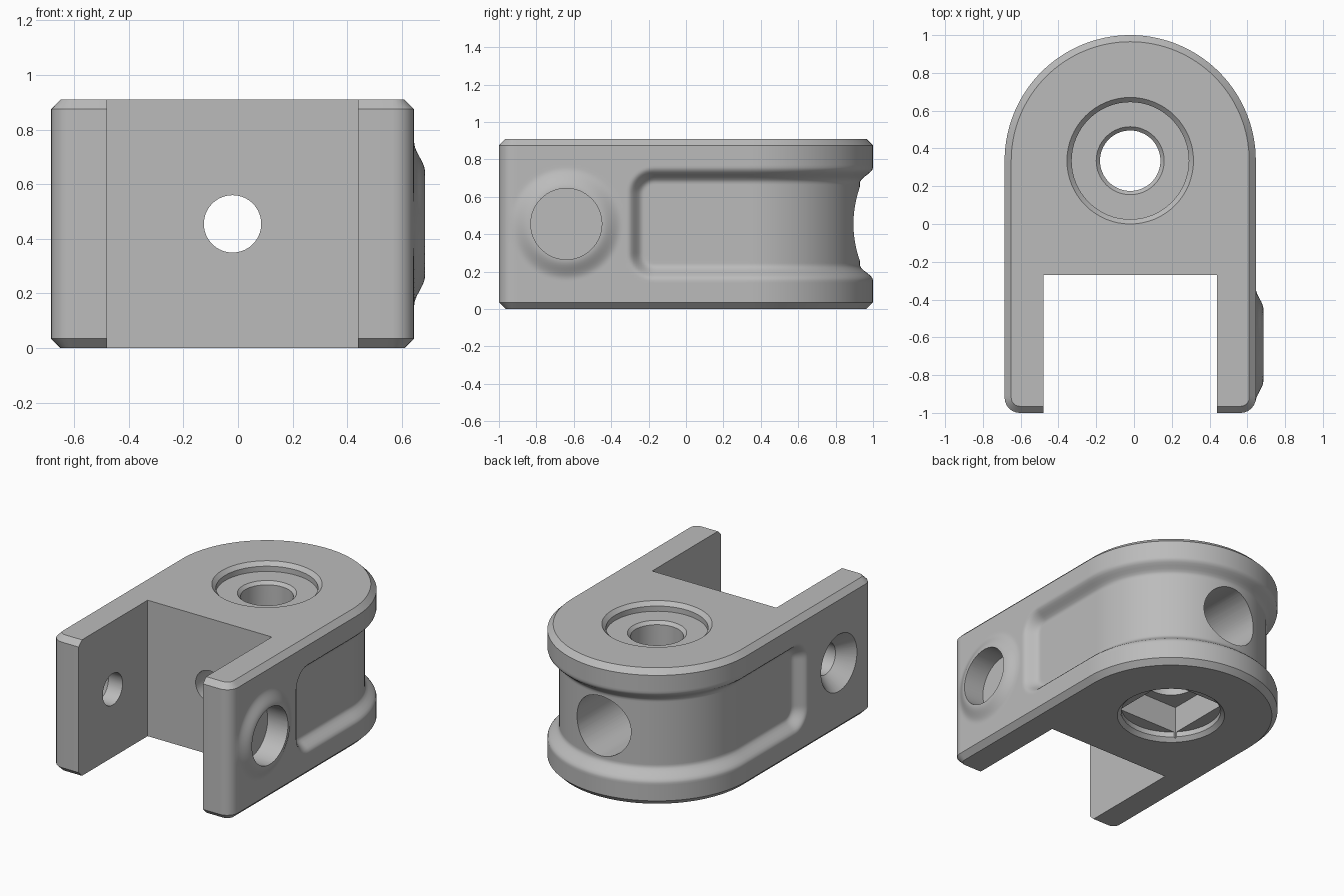
import bpy, bmesh, math
from mathutils import Matrix, Vector

cube = bpy.data.objects.get("Cube")
if cube:
    bpy.data.objects.remove(cube, do_unlink=True)

CX, CY, R = -0.02, 0.335, 0.665      # centre and radius of the round end
H, MID, CH = 0.91, 0.455, 0.035      # height, mid height, edge chamfer
SLOT_W, SLOT_Y, PIN_Y = 0.46, -0.27, -0.64

grey = bpy.data.materials.new("satin_grey")
grey.use_nodes = True
grey.diffuse_color = (0.5, 0.5, 0.5, 1)
grey.node_tree.nodes["Principled BSDF"].inputs["Base Color"].default_value = (0.5, 0.5, 0.5, 1)


def smooth(t):
    t = min(max(t, 0), 1)
    return t * t * (3 - 2 * t)


def relief(x, y, z, nx):
    """Outward offset of the wall: sunken side panel and raised pin boss."""
    r = 0.1
    a, b = SLOT_Y - y + r, abs(z - MID) - 0.26 + r
    d = min(max(a, b), 0) + math.hypot(max(a, 0), max(b, 0)) - r
    out = -0.07 * smooth((0.04 - d) / 0.08)
    if x > 0 and nx > 0.9:
        out += 0.04 * smooth((0.3 - math.hypot(y - PIN_Y, z - MID)) / 0.11)
    return out


def half_outline():
    """Right half of the plan: (x, y, normal x, normal y, is outer wall)."""
    pts = [(SLOT_W, SLOT_Y, 0, 0, False), (SLOT_W, -1, 0, -1, False)]
    rc = 0.08
    for i in range(7):
        a = math.radians(-90 + 15 * i)
        c, s = math.cos(a), math.sin(a)
        pts.append((R - rc + rc * c, rc - 1 + rc * s, c, s, True))
    n = 94
    pts += [(R, rc - 1 + (CY + 1 - rc) * i / n, 1, 0, True) for i in range(1, n)]
    for i in range(33):
        a = math.pi / 2 * i / 32
        c, s = math.cos(a), math.sin(a)
        pts.append((R * c, CY + R * s, c, s, True))
    return pts


# Body: plan outline swept up through fine rows, with relief on the wall
right = half_outline()
outline = right + [(-x, y, -nx, ny, o) for x, y, nx, ny, o in reversed(right[:-1])]
rows = 64
levels = [(0, CH)] + [(CH + (H - 2 * CH) * i / rows, 0) for i in range(rows + 1)] + [(H, CH)]
bm = bmesh.new()
rings = []
for z, inset in levels:
    ring = []
    for x, y, nx, ny, outer in outline:
        off = -inset if inset or not outer else relief(x, y, z, nx)
        ring.append(bm.verts.new((CX + x + nx * off, y + ny * off, z)))
    rings.append(ring)
for lo, hi in zip(rings, rings[1:]):
    for i in range(len(lo)):
        j = (i + 1) % len(lo)
        bm.faces.new((lo[i], lo[j], hi[j], hi[i]))
bm.faces.new(list(reversed(rings[0])))
bm.faces.new(rings[-1])
bmesh.ops.recalc_face_normals(bm, faces=bm.faces)


def make(name, mesh_bm):
    me = bpy.data.meshes.new(name)
    mesh_bm.to_mesh(me)
    mesh_bm.free()
    ob = bpy.data.objects.new(name, me)
    bpy.context.collection.objects.link(ob)
    me.materials.append(grey)
    return ob


body = make("fork_bracket", bm)


def cut(tool):
    """Subtract a tool from the body, then discard it."""
    tool.hide_render = True
    mod = body.modifiers.new("cut", 'BOOLEAN')
    mod.operation, mod.solver, mod.object = 'DIFFERENCE', 'EXACT', tool
    bpy.context.view_layer.objects.active = body
    bpy.ops.object.modifier_apply(modifier=mod.name)
    bpy.data.objects.remove(tool, do_unlink=True)


def turned(name, origin, axis, profile, n=64):
    """Solid of revolution from (radius, distance) pairs along an axis."""
    b = bmesh.new()
    loops = [[b.verts.new((r * math.cos(math.tau * i / n), r * math.sin(math.tau * i / n), h))
              for i in range(n)] for r, h in profile]
    for lo, hi in zip(loops, loops[1:]):
        for i in range(n):
            j = (i + 1) % n
            b.faces.new((lo[i], lo[j], hi[j], hi[i]))
    b.faces.new(list(reversed(loops[0])))
    b.faces.new(loops[-1])
    turn = Vector((0, 0, 1)).rotation_difference(Vector(axis)).to_matrix().to_4x4()
    b.transform(Matrix.Translation(origin) @ turn)
    bmesh.ops.recalc_face_normals(b, faces=b.faces)
    return make(name, b)


# Vertical bore with a chamfered round recess at each end
half = [(0.36, -0.025), (0.31, 0.025), (0.31, 0.06), (0.18, 0.06), (0.16, 0.08)]
cut(turned("bore_tool", (CX, CY, 0), (0, 0, 1),
           half + [(r, H - h) for r, h in reversed(half)]))

# Square socket in the underside
sq = bmesh.new()
bmesh.ops.create_cube(sq, size=1, matrix=Matrix.Translation((CX, CY, 0.11))
                      @ Matrix.Diagonal((0.45, 0.45, 0.26, 1)))
cut(make("socket_tool", sq))

# Front hole and wider rear hole meeting in the bore
cut(turned("front_hole_tool", (CX, -0.4, MID), (0, 1, 0), [(0.105, 0), (0.105, 0.8)]))
cut(turned("rear_hole_tool", (CX, CY, MID), (0, 1, 0), [(0.2, 0), (0.2, 0.9)]))

# Blind pin hole in the boss, countersunk through hole in the other arm
cut(turned("pin_hole_tool", (0.535, PIN_Y, MID), (1, 0, 0), [(0.19, 0), (0.19, 0.3)]))
cut(turned("countersink_tool", (CX - R, PIN_Y, MID), (1, 0, 0),
           [(0.23, -0.05), (0.19, 0), (0.105, 0.1), (0.105, 0.3)]))

bpy.ops.object.select_all(action='DESELECT')
body.select_set(True)
bpy.context.view_layer.objects.active = body
bpy.ops.object.shade_smooth_by_angle(angle=math.radians(32))
